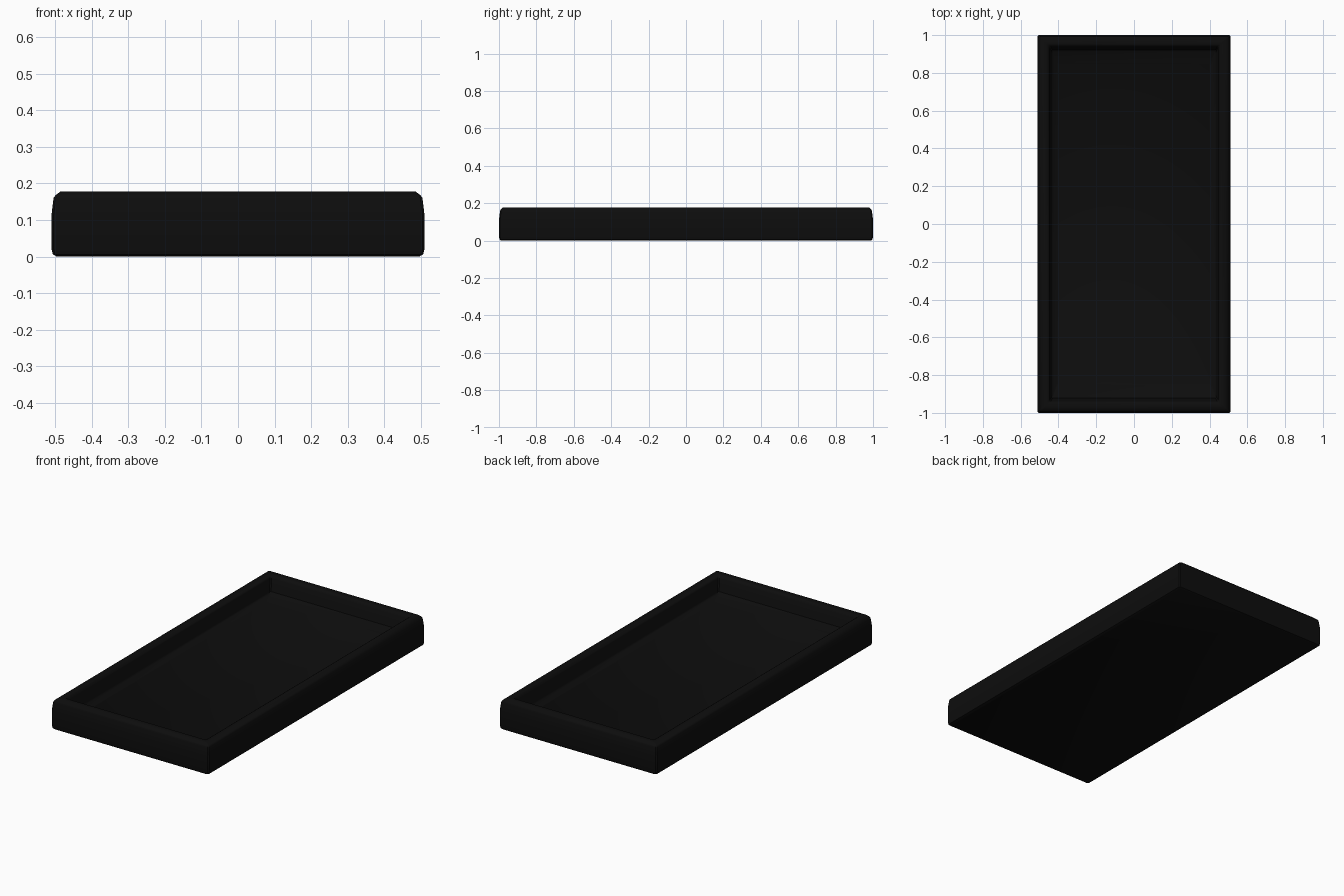
import bpy, bmesh

if "Cube" in bpy.data.objects:
    bpy.data.objects.remove(bpy.data.objects["Cube"])

# Tray cross-section: (half width, half length, height), from underside to inner floor
profile = [
    (0.495, 0.990, 0.000), (0.506, 0.997, 0.006), (0.510, 1.000, 0.022),
    (0.510, 1.000, 0.110), (0.504, 0.994, 0.160), (0.498, 0.990, 0.168),
    (0.485, 0.980, 0.178),
    (0.460, 0.952, 0.178), (0.451, 0.944, 0.172), (0.446, 0.938, 0.160),
    (0.437, 0.922, 0.092), (0.430, 0.910, 0.083),
    (0.412, 0.856, 0.075), (0.405, 0.848, 0.069),
]

bm = bmesh.new()
rings = []
for w, l, z in profile:
    c = min(0.006, w * 0.02)  # small corner cut
    pts = [(w - c, -l), (w, -l + c), (w, l - c), (w - c, l),
           (-w + c, l), (-w, l - c), (-w, -l + c), (-w + c, -l)]
    rings.append([bm.verts.new((x, y, z)) for x, y in pts])

# Walls between successive rings, then underside and floor caps
for a, b in zip(rings, rings[1:]):
    for i in range(8):
        j = (i + 1) % 8
        bm.faces.new((a[i], a[j], b[j], b[i]))
bm.faces.new(rings[0][::-1])
bm.faces.new(rings[-1])

mesh = bpy.data.meshes.new("tray")
bm.to_mesh(mesh)
bm.free()
tray = bpy.data.objects.new("tray", mesh)
bpy.context.collection.objects.link(tray)

# Black plastic
mat = bpy.data.materials.new("black_plastic")
mat.diffuse_color = (0.004, 0.004, 0.004, 1)
mat.use_nodes = True
mat.node_tree.nodes["Principled BSDF"].inputs["Base Color"].default_value = mat.diffuse_color
mesh.materials.append(mat)

bpy.context.view_layer.objects.active = tray
tray.select_set(True)
bpy.ops.object.shade_smooth_by_angle(angle=0.6)
